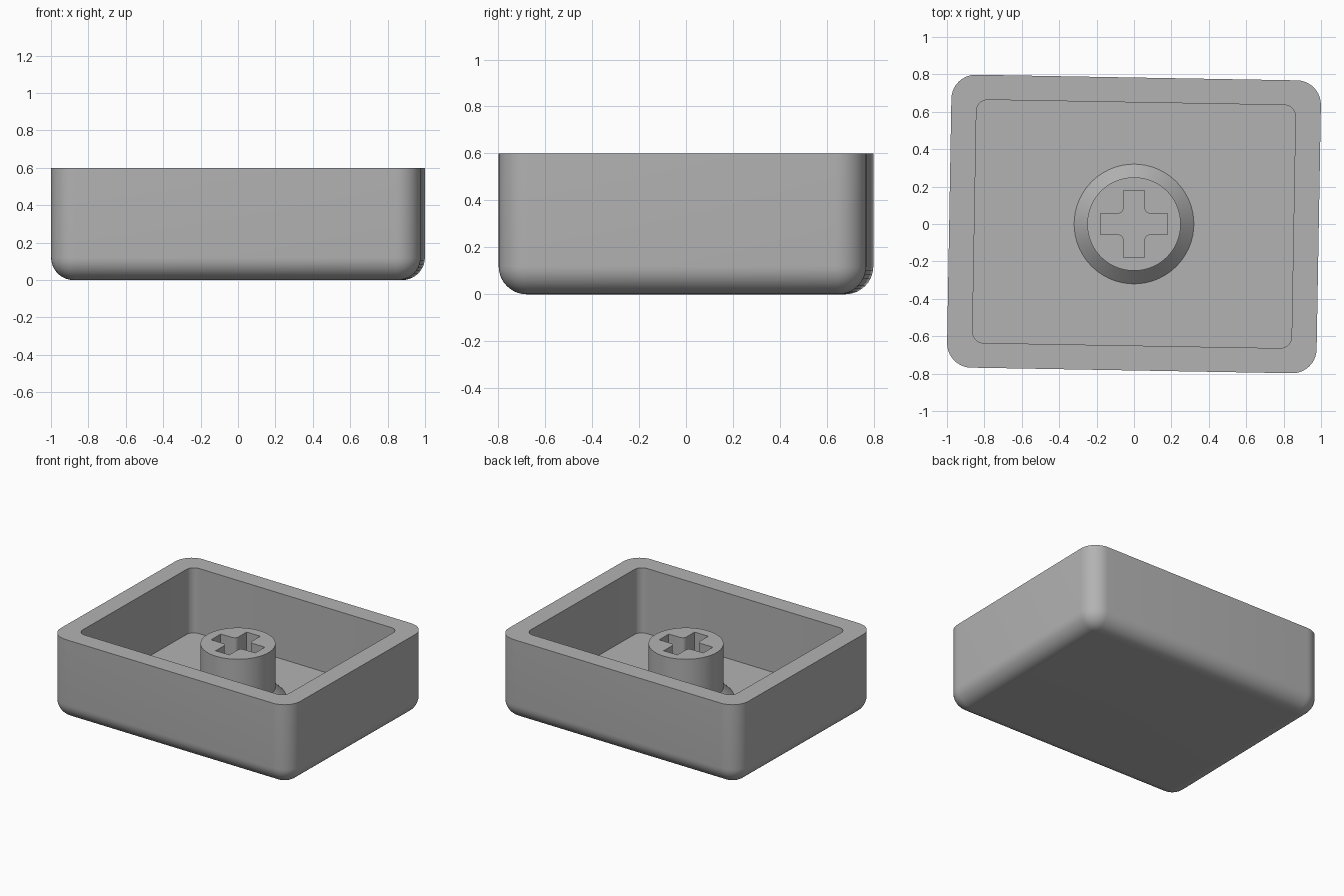
import bpy
import bmesh
from math import sin, cos, pi, radians

if "Cube" in bpy.data.objects:
    bpy.data.objects.remove(bpy.data.objects["Cube"], do_unlink=True)

grey = bpy.data.materials.new("plain_grey")
grey.use_nodes = True
colour = (0.45, 0.45, 0.45, 1)
grey.diffuse_color = colour
grey.node_tree.nodes["Principled BSDF"].inputs["Base Color"].default_value = colour

TOP, FLOOR, STEPS = 0.6, 0.12, 10


def rounded_rect(hx, hy, r):
    """Outline of a rectangle with rounded corners, counter-clockwise."""
    pts = []
    for k, (sx, sy) in enumerate([(1, 1), (-1, 1), (-1, -1), (1, -1)]):
        for i in range(STEPS + 1):
            a = (k + i / STEPS) * pi / 2
            pts.append((sx * (hx - r) + r * cos(a), sy * (hy - r) + r * sin(a)))
    return pts


def circle(r, n=72):
    return [(r * cos(2 * pi * i / n), r * sin(2 * pi * i / n)) for i in range(n)]


def cross(length, half, fillet):
    """Plus-shaped outline with filleted inner corners."""
    c = half + fillet
    arc = [(c - fillet * sin(t), c - fillet * cos(t))
           for t in (i * pi / 12 for i in range(7))]
    pts = []
    for k in range(4):
        for x, y in [(length, half)] + arc + [(half, length)]:
            for _ in range(k):
                x, y = -y, x
            pts.append((x, y))
    return pts


def add_ring(bm, pts, z):
    return [bm.verts.new((x, y, z)) for x, y in pts]


def bridge(bm, a, b):
    n = len(a)
    for i in range(n):
        j = (i + 1) % n
        bm.faces.new((a[i], a[j], b[j], b[i]))


def finish(bm, name):
    bmesh.ops.recalc_face_normals(bm, faces=bm.faces)
    mesh = bpy.data.meshes.new(name)
    bm.to_mesh(mesh)
    bm.free()
    mesh.materials.append(grey)
    obj = bpy.data.objects.new(name, mesh)
    bpy.context.collection.objects.link(obj)
    bpy.ops.object.select_all(action="DESELECT")
    obj.select_set(True)
    bpy.context.view_layer.objects.active = obj
    bpy.ops.object.shade_smooth_by_angle(angle=radians(30))
    return obj


# Open tray: rounded bottom edge, upright outer walls, flat rim, upright inner walls
bm = bmesh.new()
hx, hy, corner, fillet = 0.988, 0.783, 0.13, 0.12
rings = []
for i in range(STEPS + 1):
    a = i / STEPS * pi / 2
    d = fillet * (1 - sin(a))
    rings.append(add_ring(bm, rounded_rect(hx - d, hy - d, corner - d), fillet * (1 - cos(a))))
rings.append(add_ring(bm, rounded_rect(hx, hy, corner), TOP))
inner = rounded_rect(0.853, 0.65, 0.06)
rings.append(add_ring(bm, inner, TOP))
rings.append(add_ring(bm, inner, FLOOR))
for low, high in zip(rings, rings[1:]):
    bridge(bm, low, high)
bm.faces.new(rings[0])
bm.faces.new(rings[-1])
tray = finish(bm, "tray")
tray.rotation_euler.z = radians(-1)

# Round post with a flared foot and a cross-shaped socket
bm = bmesh.new()
foot = add_ring(bm, circle(0.32), FLOOR)
neck = add_ring(bm, circle(0.25), FLOOR + 0.07)
lip = add_ring(bm, circle(0.25), 0.51)
plus = cross(0.18, 0.056, 0.03)
mouth = add_ring(bm, plus, 0.51)
base = add_ring(bm, plus, FLOOR + 0.002)
bridge(bm, foot, neck)
bridge(bm, neck, lip)
bridge(bm, base, mouth)
bm.faces.new(base)
bm.edges.ensure_lookup_table()
loops = [bm.edges.get((r[i - 1], r[i])) for r in (lip, mouth) for i in range(len(r))]
bmesh.ops.triangle_fill(bm, edges=loops, use_beauty=True, normal=(0, 0, 1))
finish(bm, "post")
